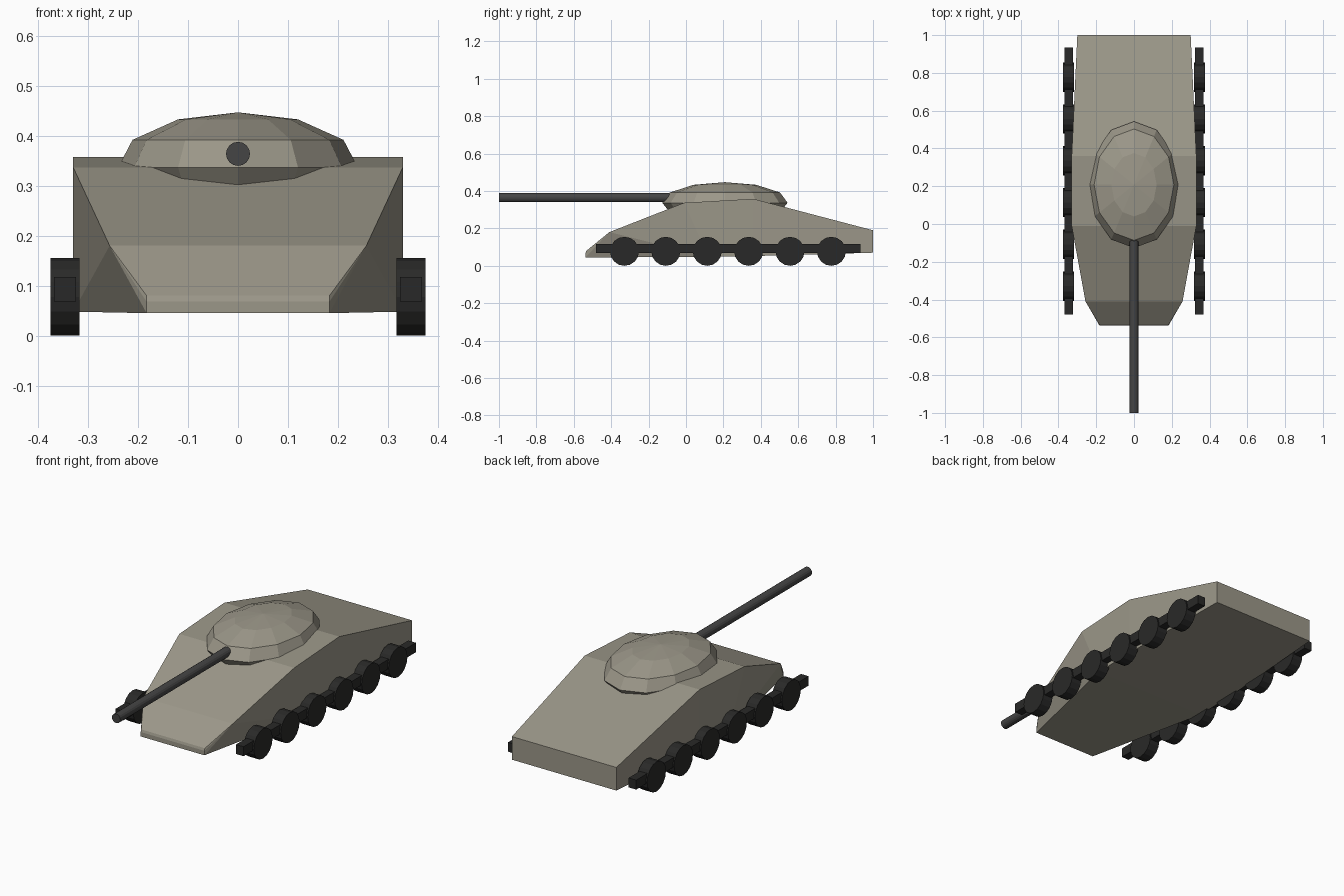
import bpy, bmesh
from math import sin, cos, pi

if "Cube" in bpy.data.objects:
    bpy.data.objects.remove(bpy.data.objects["Cube"])


def material(name, rgb):
    m = bpy.data.materials.new(name)
    m.diffuse_color = (*rgb, 1)
    m.use_nodes = True
    m.node_tree.nodes["Principled BSDF"].inputs["Base Color"].default_value = m.diffuse_color
    return m


ARMOUR = material("armour", (0.33, 0.31, 0.25))
RUBBER = material("rubber", (0.022, 0.022, 0.021))
STEEL = material("steel", (0.06, 0.06, 0.06))


def finish(name, bm, mat):
    bmesh.ops.recalc_face_normals(bm, faces=bm.faces)
    me = bpy.data.meshes.new(name)
    bm.to_mesh(me)
    bm.free()
    me.materials.append(mat)
    ob = bpy.data.objects.new(name, me)
    bpy.context.collection.objects.link(ob)
    return ob


def loft(name, rings, mat):
    """Skin a stack of equal-sized rings and cap both ends."""
    bm = bmesh.new()
    vs = [[bm.verts.new(p) for p in r] for r in rings]
    for a, b in zip(vs, vs[1:]):
        for i in range(len(a)):
            j = (i + 1) % len(a)
            bm.faces.new((a[i], a[j], b[j], b[i]))
    bm.faces.new(vs[0])
    bm.faces.new(vs[-1])
    return finish(name, bm, mat)


# Hull: convex body from mirrored deck and floor outlines (half width, y, z)
deck = [(0.183, -0.533, 0.08), (0.257, -0.41, 0.18), (0.33, -0.01, 0.337),
        (0.33, 0.36, 0.358), (0.30, 1.0, 0.19)]
floor = [(0.183, -0.537, 0.045), (0.183, -0.537, 0.068),
         (0.33, 0.12, 0.048), (0.33, 0.36, 0.052), (0.30, 1.0, 0.07)]
bm = bmesh.new()
for x, y, z in deck + floor:
    for s in (1, -1):
        bm.verts.new((s * x, y, z))
bmesh.ops.convex_hull(bm, input=bm.verts)
bmesh.ops.dissolve_limit(bm, angle_limit=0.01, verts=bm.verts, edges=bm.edges)
finish("hull", bm, ARMOUR)

# Turret: faceted oval dome with an undercut rim (scale, z)
def oval(s, z, n=12):
    return [(0.24 * s * sin(2 * pi * i / n),
             0.208 - 0.335 * s * cos(2 * pi * i / n), z) for i in range(n)]


loft("turret", [oval(s, z) for s, z in
                [(0.84, 0.27), (1, 0.337), (0.88, 0.392), (0.5, 0.433), (0.004, 0.447)]],
     ARMOUR)

# Gun barrel
def disc(r, y, zc, n):
    return [(r * cos(2 * pi * i / n), y, zc + r * sin(2 * pi * i / n)) for i in range(n)]


loft("gun_barrel", [disc(0.024, y, 0.364, 16) for y in (-1.0, 0.0)], STEEL)

# Running gear: a bar and six road wheels on each side
for side, s in (("right", 1), ("left", -1)):
    bm = bmesh.new()
    bmesh.ops.create_cube(bm, size=1)
    for v in bm.verts:
        v.co = (s * 0.346 + v.co.x * 0.044, 0.227 + v.co.y * 1.414, 0.0925 + v.co.z * 0.049)
    finish(f"track_bar_{side}", bm, RUBBER)
    for k in range(6):
        yc, n, r = -0.329 + 0.2213 * k, 16, 0.0775
        rings = [[(s * x, yc + r * cos(2 * pi * i / n), r + r * sin(2 * pi * i / n))
                  for i in range(n)] for x in (0.317, 0.375)]
        loft(f"road_wheel_{side}_{k + 1}", rings, RUBBER)
